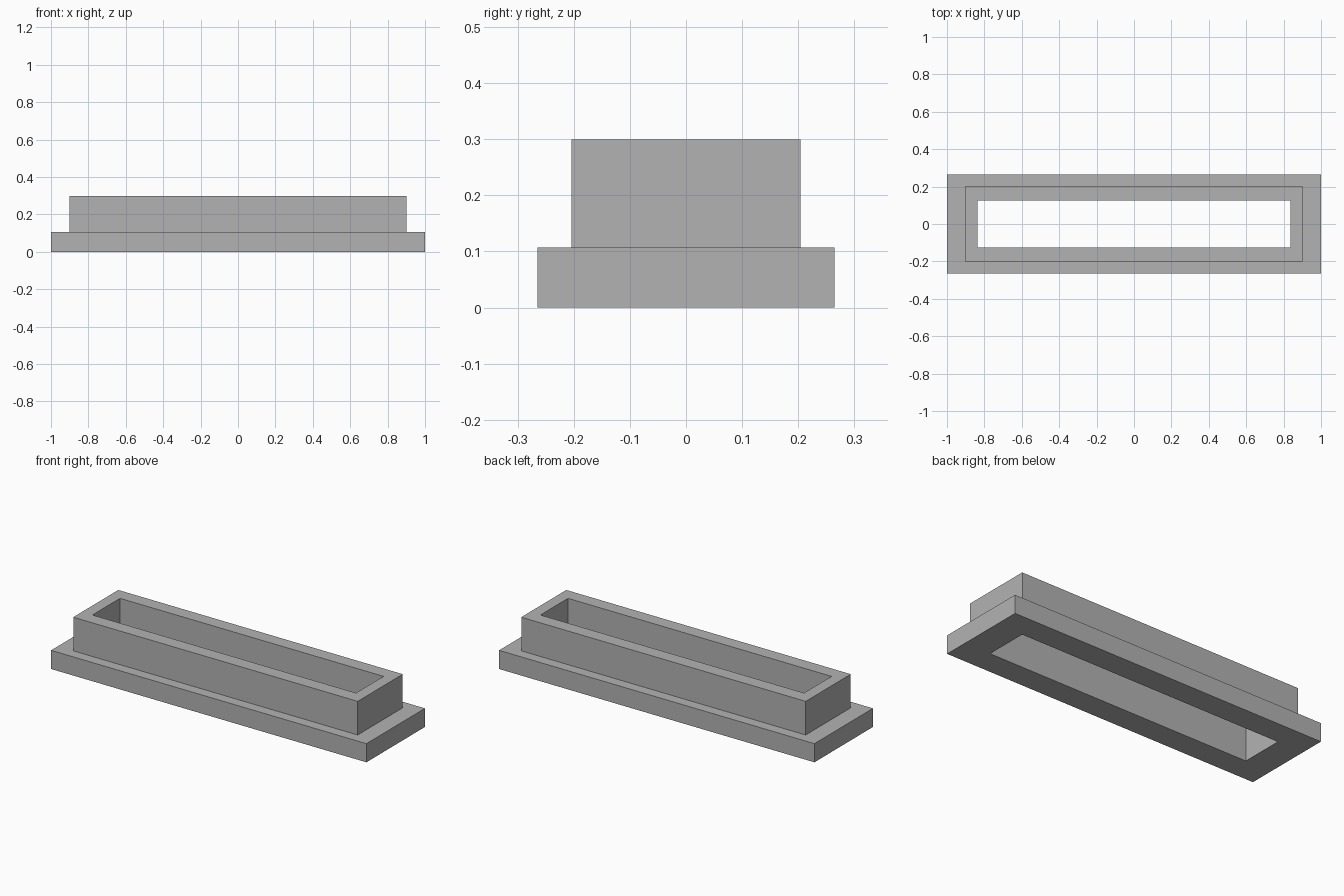
import bpy
import bmesh

cube = bpy.data.objects.get("Cube")
if cube:
    bpy.data.objects.remove(cube, do_unlink=True)

GREY = (0.45, 0.45, 0.45, 1.0)
grey = bpy.data.materials.new("plain grey")
grey.use_nodes = True
grey.diffuse_color = GREY
grey.node_tree.nodes["Principled BSDF"].inputs["Base Color"].default_value = GREY


def rectangular_ring(name, profile):
    """Join a closed profile of (half width, half depth, height) rectangles."""
    bm = bmesh.new()
    loops = []
    for x, y, z in profile:
        corners = ((-x, -y), (x, -y), (x, y), (-x, y))
        loops.append([bm.verts.new((cx, cy, z)) for cx, cy in corners])
    for lower, upper in zip(loops, loops[1:] + loops[:1]):
        for i in range(4):
            j = (i + 1) % 4
            bm.faces.new((lower[i], lower[j], upper[j], upper[i]))
    bmesh.ops.recalc_face_normals(bm, faces=bm.faces[:])
    mesh = bpy.data.meshes.new(name)
    bm.to_mesh(mesh)
    bm.free()
    mesh.materials.append(grey)
    obj = bpy.data.objects.new(name, mesh)
    bpy.context.scene.collection.objects.link(obj)
    return obj


# Stepped frame: wide flange, raised collar and a straight through-opening
flange = (1.0, 0.265)
collar = (0.902, 0.204)
opening = (0.836, 0.125)
step, top = 0.107, 0.3

rectangular_ring("flanged_frame", [
    (*flange, 0), (*flange, step),
    (*collar, step), (*collar, top),
    (*opening, top), (*opening, 0),
])
